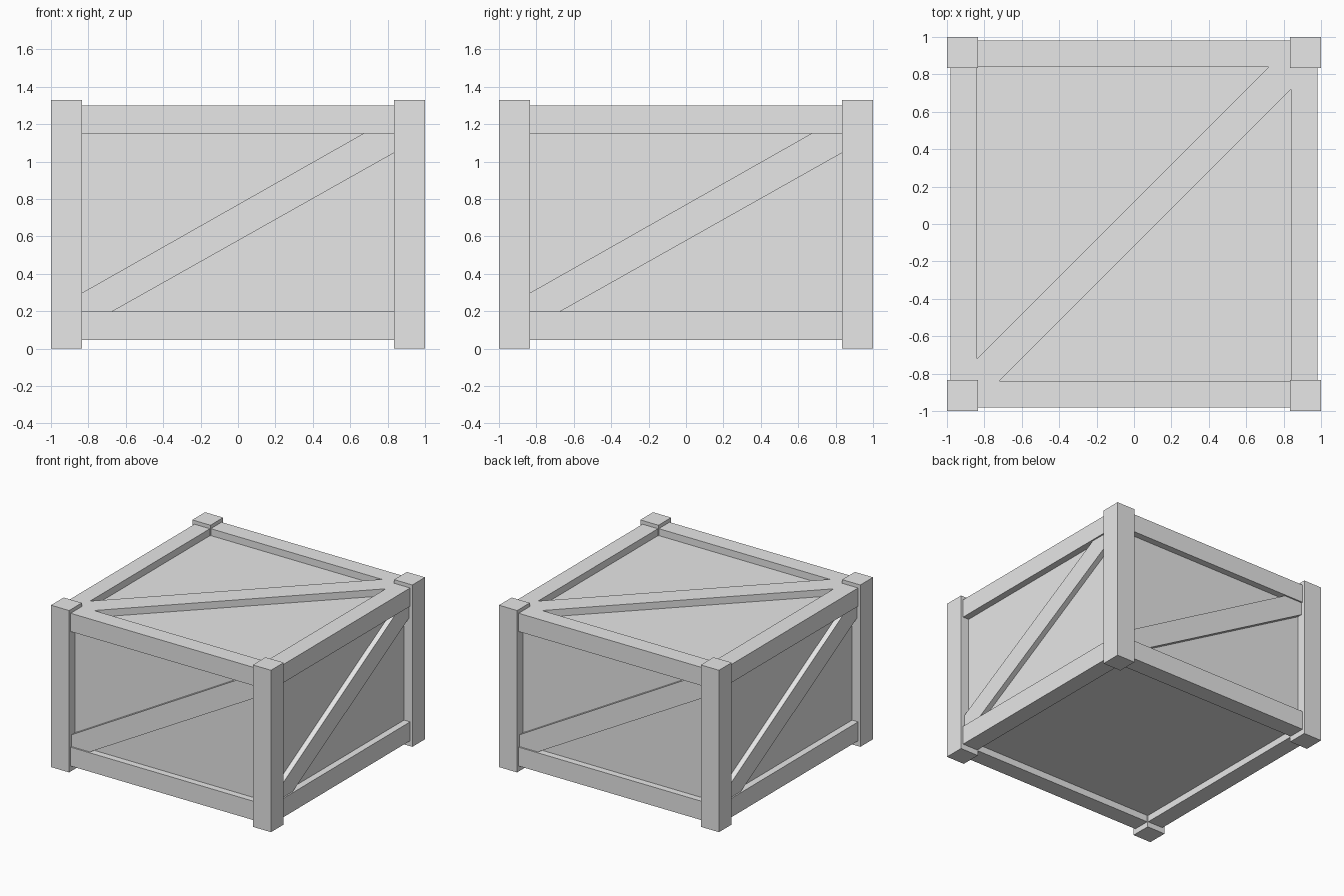
import bpy
from math import pi
from mathutils import Matrix

cube = bpy.data.objects.get("Cube")
if cube:
    bpy.data.objects.remove(cube, do_unlink=True)

grey = bpy.data.materials.new("plain_grey")
grey.use_nodes = True
COLOUR = (0.8, 0.8, 0.8, 1)
grey.diffuse_color = COLOUR
grey.node_tree.nodes["Principled BSDF"].inputs["Base Color"].default_value = COLOUR

HEIGHT = 1.33
POST_IN = 0.835            # inner side of the corner posts
RAIL_IN, RAIL_OUT = 0.84, 0.98
LOW, LOW_TOP = 0.045, 0.2  # bottom rail
HIGH_BOT, HIGH = 1.15, 1.3 # top rail
PANEL = 0.925


def prism(name, outline, depth, place):
    """Extrude a 2D outline by depth along a third axis; place maps (a, b, c) to a point."""
    n = len(outline)
    verts = [place(a, b, c) for c in depth for a, b in outline]
    faces = [list(range(n))[::-1], list(range(n, 2 * n))]
    faces += [[i, (i + 1) % n, n + (i + 1) % n, n + i] for i in range(n)]
    mesh = bpy.data.meshes.new(name)
    mesh.from_pydata(verts, [], faces)
    mesh.materials.append(grey)
    obj = bpy.data.objects.new(name, mesh)
    bpy.context.collection.objects.link(obj)
    return obj


def flat(a, b, c):
    return (a, b, c)


def upright(a, b, c):
    return (a, -c, b)


def rect(a0, a1, b0, b1):
    return [(a0, b0), (a1, b0), (a1, b1), (a0, b1)]


# Closed inner body carrying the recessed panels
prism("panel_body", rect(-PANEL, PANEL, -PANEL, PANEL), (0.1, 1.243), flat)

# Each side: corner post, two rails and a rising brace
brace = [(-RAIL_IN, LOW_TOP), (-0.67, LOW_TOP), (RAIL_IN, 1.05),
         (RAIL_IN, HIGH_BOT), (0.67, HIGH_BOT), (-RAIL_IN, 0.295)]
for i, side in enumerate(("front", "left", "back", "right")):
    parts = [
        prism(side + "_post", rect(POST_IN, 1, -1, -POST_IN), (0, HEIGHT), flat),
        prism(side + "_bottom_rail", rect(-RAIL_IN, RAIL_IN, LOW, LOW_TOP),
              (RAIL_IN, RAIL_OUT), upright),
        prism(side + "_top_rail", rect(-RAIL_IN, RAIL_IN, HIGH_BOT, HIGH),
              (RAIL_IN, RAIL_OUT), upright),
        prism(side + "_brace", brace, (0.9, 0.968), upright),
    ]
    for part in parts:
        part.data.transform(Matrix.Rotation(i * pi / 2, 4, "Z"))

# Diagonal brace on the lid, level with the rails
lid = [(-RAIL_IN, -RAIL_IN), (-0.72, -RAIL_IN), (RAIL_IN, 0.72),
       (RAIL_IN, RAIL_IN), (0.72, RAIL_IN), (-RAIL_IN, -0.72)]
prism("lid_brace", lid, (1.22, HIGH), flat)
